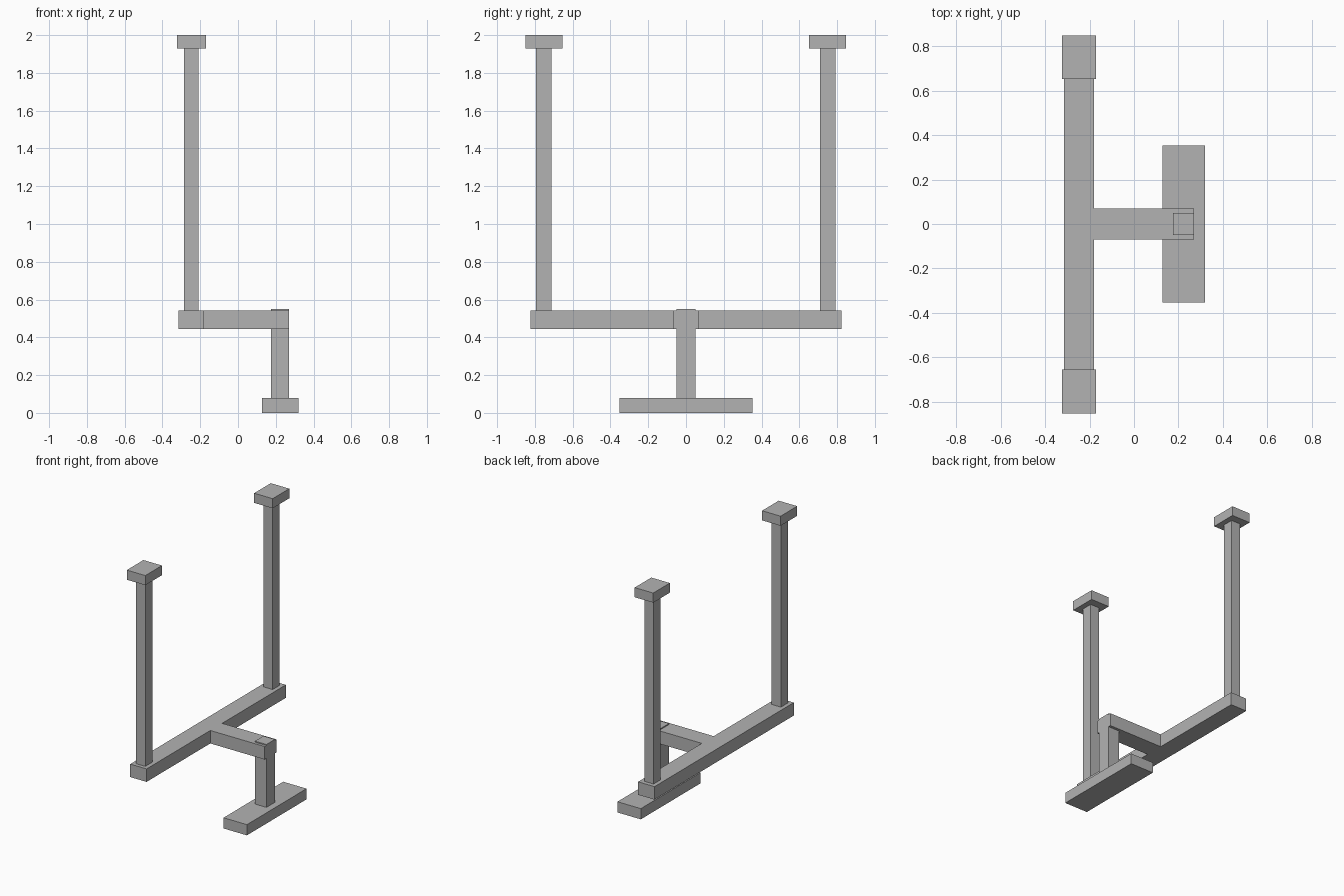
import bpy
import bmesh

cube = bpy.data.objects.get("Cube")
if cube:
    bpy.data.objects.remove(cube, do_unlink=True)

# Single painted metal colour
grey = bpy.data.materials.new("grey_metal")
colour = (0.45, 0.45, 0.45, 1)
grey.diffuse_color = colour
grey.use_nodes = True
grey.node_tree.nodes["Principled BSDF"].inputs["Base Color"].default_value = colour


def prism(name, outline, z0, z1):
    """Extrude a flat outline from z0 up to z1."""
    bm = bmesh.new()
    face = bm.faces.new([bm.verts.new((x, y, z0)) for x, y in outline])
    top = bmesh.ops.extrude_face_region(bm, geom=[face])["geom"]
    verts = [v for v in top if isinstance(v, bmesh.types.BMVert)]
    bmesh.ops.translate(bm, verts=verts, vec=(0, 0, z1 - z0))
    bmesh.ops.recalc_face_normals(bm, faces=bm.faces)
    mesh = bpy.data.meshes.new(name)
    bm.to_mesh(mesh)
    bm.free()
    mesh.materials.append(grey)
    obj = bpy.data.objects.new(name, mesh)
    bpy.context.collection.objects.link(obj)
    return obj


def box(name, x, y, z):
    """Box spanning the given (low, high) ranges."""
    return prism(name, [(x[0], y[0]), (x[1], y[0]), (x[1], y[1]), (x[0], y[1])], *z)


# Foot and short post
box("base_foot", (0.127, 0.32), (-0.352, 0.352), (0, 0.08))
box("base_post", (0.175, 0.27), (-0.05, 0.05), (0.08, 0.55))

# Crossbar and its offset arm as one T-shaped piece
back, inner, tip = -0.315, -0.18, 0.27
half_bar, half_arm = 0.822, 0.07
t_outline = [(back, -half_bar), (inner, -half_bar), (inner, -half_arm), (tip, -half_arm),
             (tip, half_arm), (inner, half_arm), (inner, half_bar), (back, half_bar)]
prism("crossbar_with_arm", t_outline, 0.445, 0.542)

# Uprights with end caps
for label, y in (("front", -0.753), ("back", 0.75)):
    box(label + "_upright", (-0.286, -0.21), (y - 0.041, y + 0.041), (0.542, 1.928))
    box(label + "_cap", (-0.323, -0.17), (y - 0.098, y + 0.098), (1.928, 2))
